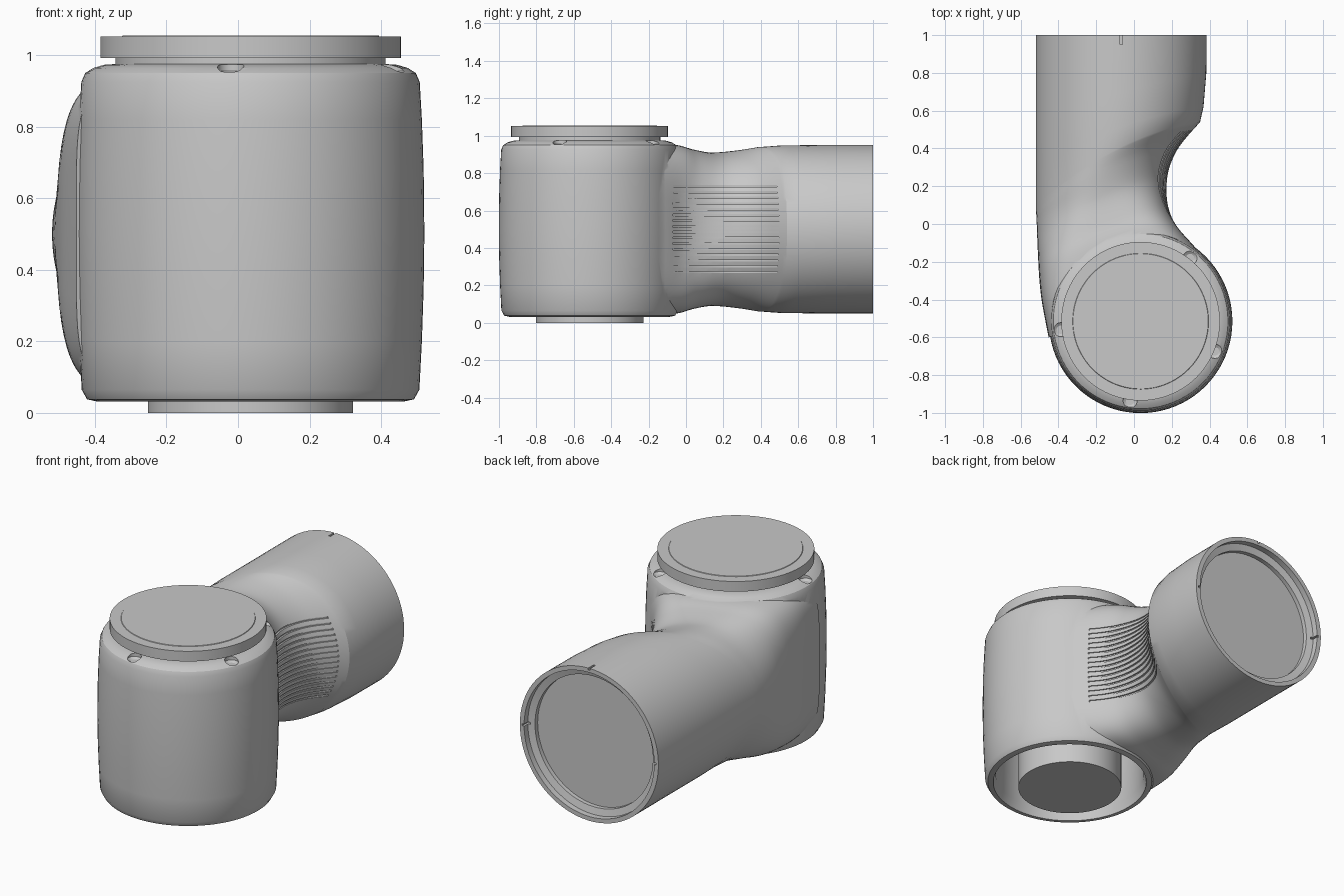
import bpy, bmesh
from math import cos, sin, pi, radians
from mathutils import Vector

old = bpy.data.objects.get("Cube")
if old:
    bpy.data.objects.remove(old, do_unlink=True)

grey = bpy.data.materials.new("light_grey")
grey.use_nodes = True
colour = (0.58, 0.58, 0.58, 1)
grey.diffuse_color = colour
grey.node_tree.nodes["Principled BSDF"].inputs["Base Color"].default_value = colour

HUB = Vector((0.035, -0.515, 0))
TUBE = Vector((-0.0675, 0, 0.5))
SEG = 80


def loft(name, *strips):
    """Join each list of equal rings into a capped skin."""
    bm = bmesh.new()
    for rings in strips:
        rows = [[bm.verts.new(p) for p in ring] for ring in rings]
        for a, b in zip(rows, rows[1:]):
            for i in range(len(a)):
                j = (i + 1) % len(a)
                bm.faces.new((a[i], a[j], b[j], b[i]))
        bm.faces.new(rows[0])
        bm.faces.new(rows[-1])
    bmesh.ops.recalc_face_normals(bm, faces=bm.faces)
    mesh = bpy.data.meshes.new(name)
    bm.to_mesh(mesh)
    bm.free()
    mesh.materials.append(grey)
    obj = bpy.data.objects.new(name, mesh)
    bpy.context.collection.objects.link(obj)
    return obj


def turned(profile, centre, along_y=False):
    """Rings of a turned shape from (radius, height) pairs."""
    rings = []
    for r, h in profile:
        ring = []
        for i in range(SEG):
            a = 2 * pi * i / SEG
            u, v = r * cos(a), r * sin(a)
            ring.append(centre + Vector((u, h, v) if along_y else (u, v, h)))
        rings.append(ring)
    return rings


def combine(target, other, operation):
    mod = target.modifiers.new("combine", "BOOLEAN")
    mod.operation, mod.object, mod.solver = operation, other, "EXACT"
    bpy.context.view_layer.objects.active = target
    bpy.ops.object.modifier_apply(modifier=mod.name)
    bpy.data.objects.remove(other, do_unlink=True)


def smooth(obj, angle=28):
    bpy.ops.object.select_all(action="DESELECT")
    obj.select_set(True)
    bpy.context.view_layer.objects.active = obj
    bpy.ops.object.shade_smooth_by_angle(angle=radians(angle))


def catmull(rows, steps):
    """Smooth in-between stations."""
    out = []
    for k in range(len(rows) - 1):
        p0, p1, p2 = rows[max(k - 1, 0)], rows[k], rows[k + 1]
        p3 = rows[min(k + 2, len(rows) - 1)]
        for s in range(steps):
            t = s / steps
            out.append([0.5 * (2 * b + (c - a) * t + (2 * a - 5 * b + 4 * c - d) * t * t
                               + (3 * b - a - 3 * c + d) * t ** 3)
                        for a, b, c, d in zip(p0, p1, p2, p3)])
    return out + [list(rows[-1])]


def section_point(st, c, s):
    """Point on a slanted section; c and s run from -1 to 1."""
    xl, yl, xr, yr, half, n, bulge = st
    return Vector(((xl + xr) / 2 + c * (xr - xl) / 2,
                   (yl + yr) / 2 + c * (yr - yl) / 2 + bulge * s * s, 0.5 + half * s))


def section(st):
    e = 2 / st[5]
    ring = []
    for i in range(SEG):
        a = 2 * pi * i / SEG
        c, s = cos(a), sin(a)
        ring.append(section_point(st, abs(c) ** e * (1 if c > 0 else -1),
                                  abs(s) ** e * (1 if s > 0 else -1)))
    return ring


# Arm: straight tube, then a waisted neck running into the hub
# left x, left y, right x, right y, half height, squareness, bulge
tube = [(-.52, 1, .385, 1, .45, 2, 0),
        (-.52, .6, .383, .8, .45, 2, 0),
        (-.52, .3, .368, .62, .448, 2, .05)]
neck = catmull([(-.519, .10, .35, .54, .44, 2, .08),
                (-.518, .06, .24, .41, .425, 2, .07),
                (-.515, 0, .185, .29, .412, 2.15, .04),
                (-.512, -.08, .172, .17, .412, 2.5, .06),
                (-.508, -.17, .187, .07, .43, 3.2, .05),
                (-.502, -.28, .23, -.02, .453, 4, .05),
                (-.488, -.41, .312, -.11, .462, 4.8, 0),
                (-.452, -.60, .43, -.25, .46, 5.5, 0)], 5)
arm = loft("arm_cutter", [section(s) for s in tube + neck])

# Hub: slightly barrelled upright drum
housing = loft("joint_housing", turned(
    [(.43, .032), (.457, .038), (.472, .065), (.479, .2), (.484, .35), (.486, .5),
     (.484, .68), (.479, .82), (.473, .925), (.462, .95), (.44, .964), (.41, .973),
     (.38, .975)], HUB))
combine(housing, arm, "UNION")

# Deep open underside of the hub
combine(housing, loft("underside_cutter", turned(
    [(.428, 0), (.426, .04), (.412, .08), (.405, .45)], HUB)), "DIFFERENCE")

# Stepped socket in the tube end
combine(housing, loft("socket_cutter", turned(
    [(.425, 1.05), (.425, .965), (.385, .955), (.385, .93)], TUBE, True)), "DIFFERENCE")

# Alignment marks: one outside on top, one inside the lip on each side
slots = []
for k, inner, outer in ((0, .41, .437), (1, .438, .48), (2, .41, .437)):
    out = Vector((cos(k * pi / 2), 0, sin(k * pi / 2)))
    side = Vector((-out.z, 0, out.x)) * .006
    slots.append([[TUBE + out * r + side * u + Vector((0, y, 0))
                   for u, y in ((-1, .95), (1, .95), (1, 1.05), (-1, 1.05))]
                  for r in (inner, outer)])
combine(housing, loft("slot_cutter", *slots), "DIFFERENCE")

# Bolt pockets on the shoulder
pockets = []
for deg in (52, -22, -97.5, 186):
    a = radians(deg)
    spot = HUB + Vector((cos(a), sin(a), 0)) * .425
    pockets.append(turned([(.022, .945), (.037, .955), (.037, 1.05)], spot))
combine(housing, loft("pocket_cutter", *pockets), "DIFFERENCE")

# Fine grip grooves along the inside of the bend
grooves = []
for k in range(16):
    z = -.23 + k * .0307
    rings = []
    for st in neck[2:29]:
        ring = []
        for dx, dz in ((-.008, -.005), (.04, -.005), (.04, .005), (-.008, .005)):
            s = z / st[4]
            c = (1 - abs(s) ** st[5]) ** (1 / st[5])
            ring.append(section_point(st, c, s) + Vector((dx, 0, dz)))
        rings.append(ring)
    grooves.append(rings)
combine(housing, loft("groove_cutter", *grooves), "DIFFERENCE")
smooth(housing)

# Top flange: collar, plate and faintly raised face
smooth(loft("top_flange", turned(
    [(.378, .96), (.378, .992), (.42, .992), (.42, 1.052), (.36, 1.052),
     (.358, 1.055)], HUB)))

# Output shaft below the hub
smooth(loft("bottom_shaft", turned([(.287, 0), (.287, .47)], HUB)))
